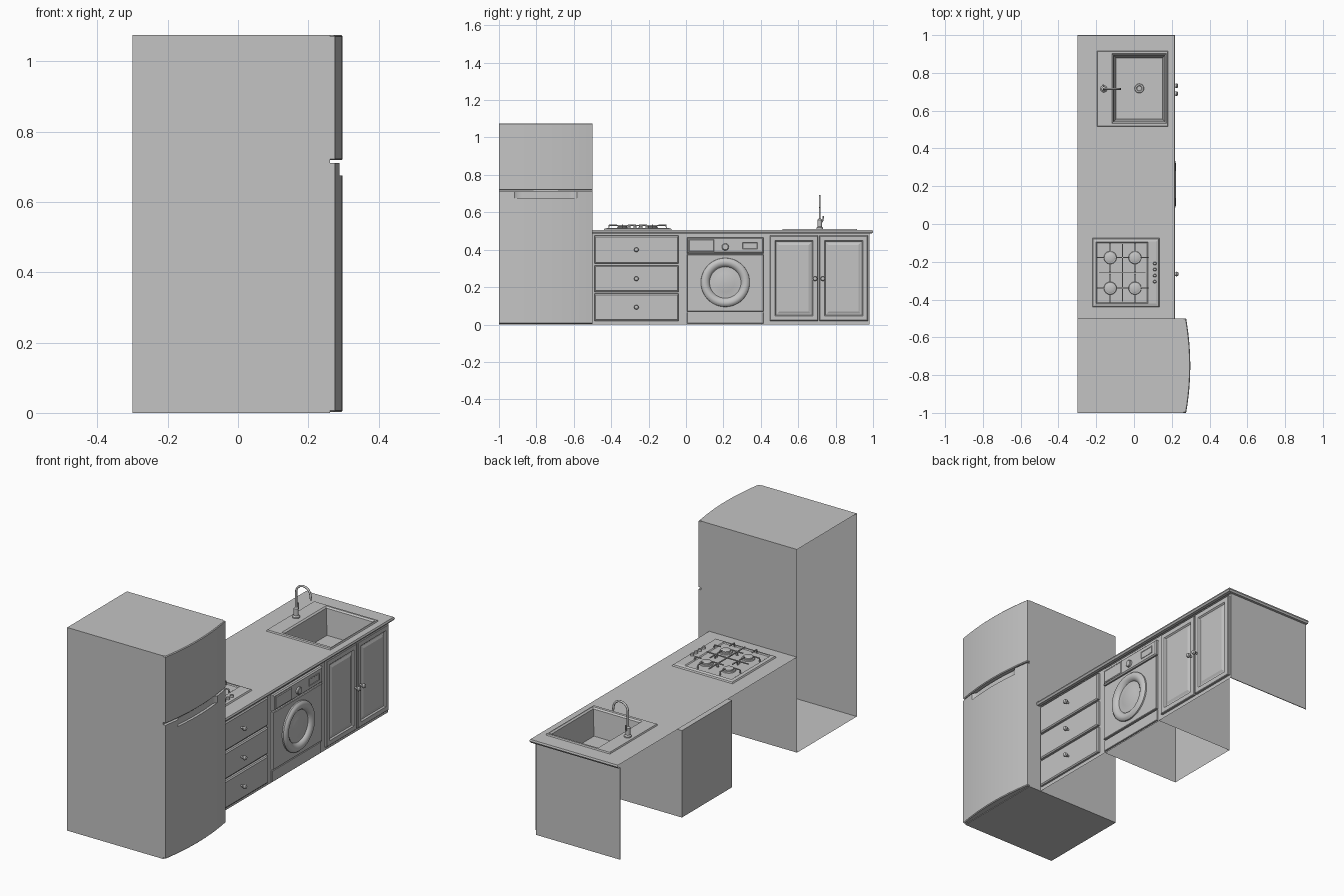
import bpy, bmesh, math
from mathutils import Vector, Matrix

if "Cube" in bpy.data.objects:
    bpy.data.objects.remove(bpy.data.objects["Cube"])

grey = bpy.data.materials.new("plain_grey")
grey.use_nodes = True
GREY = (0.55, 0.55, 0.55, 1)
grey.diffuse_color = GREY
grey.node_tree.nodes["Principled BSDF"].inputs["Base Color"].default_value = GREY


def finish(name, bm, smooth=False):
    mesh = bpy.data.meshes.new(name)
    bm.to_mesh(mesh)
    bm.free()
    mesh.materials.append(grey)
    ob = bpy.data.objects.new(name, mesh)
    bpy.context.collection.objects.link(ob)
    if smooth:
        bpy.ops.object.select_all(action='DESELECT')
        ob.select_set(True)
        bpy.context.view_layer.objects.active = ob
        bpy.ops.object.shade_smooth_by_angle(angle=math.radians(35))
    return ob


def loft(name, loops, axis, start=False, end=True, skip=(), smooth=False):
    """Skin (a, b) outlines stacked at depth d along the x or z axis."""
    bm = bmesh.new()
    rows = []
    for outline, d in loops:
        rows.append([bm.verts.new((d, a, b) if axis == 'x' else (a, b, d)) for a, b in outline])
    n = len(rows[0])
    for i in range(len(rows) - 1):
        for j in range(n):
            if (i, j) not in skip:
                k = (j + 1) % n
                bm.faces.new((rows[i][j], rows[i][k], rows[i + 1][k], rows[i + 1][j]))
    if start:
        bm.faces.new(rows[0][::-1])
    if end:
        bm.faces.new(rows[-1])
    return finish(name, bm, smooth)


def rect(a0, a1, b0, b1, inset=0):
    a0, a1, b0, b1 = a0 + inset, a1 - inset, b0 + inset, b1 - inset
    return [(a0, b0), (a1, b0), (a1, b1), (a0, b1)]


def panel(name, size, steps, axis='x', **kw):
    """Rectangular panel stepped by (inset, depth) pairs."""
    return loft(name, [(rect(*size, inset), d) for inset, d in steps], axis, **kw)


def turned(name, centre, profile, axis='x', sides=24):
    """Round part from (radius, depth) pairs."""
    def ring(r):
        return [(centre[0] + r * math.cos(t * math.tau / sides),
                 centre[1] + r * math.sin(t * math.tau / sides)) for t in range(sides)]
    return loft(name, [(ring(r), d) for r, d in profile], axis, smooth=True)


def bars(name, segments, width):
    """Thin square bars between pairs of points."""
    bm = bmesh.new()
    for p, q in segments:
        p, q = Vector(p), Vector(q)
        d = q - p
        m = (Matrix.Translation((p + q) / 2) @ d.to_track_quat('Z', 'Y').to_matrix().to_4x4()
             @ Matrix.Diagonal((width, width, d.length, 1)))
        bmesh.ops.create_cube(bm, size=1, matrix=m)
    return finish(name, bm)


def tube(name, points, radius):
    cu = bpy.data.curves.new(name, 'CURVE')
    cu.dimensions = '3D'
    cu.bevel_depth, cu.bevel_resolution, cu.use_fill_caps = radius, 3, True
    sp = cu.splines.new('POLY')
    sp.points.add(len(points) - 1)
    for pt, co in zip(sp.points, points):
        pt.co = (*co, 1)
    cu.materials.append(grey)
    ob = bpy.data.objects.new(name, cu)
    bpy.context.collection.objects.link(ob)
    bpy.ops.object.select_all(action='DESELECT')
    ob.select_set(True)
    bpy.context.view_layer.objects.active = ob
    bpy.ops.object.convert(target='MESH')
    bpy.ops.object.shade_smooth_by_angle(angle=math.radians(40))


def knob(name, y, z, x):
    turned(name, (y, z), [(.005, x), (.005, x + .01), (.010, x + .014), (.0125, x + .021),
                          (.010, x + .028), (.004, x + .031)], sides=16)


# Fridge: open-backed shell with two bowed doors
loft("fridge_body", [(rect(-1, -.5, 0, 1.075), d) for d in (-.3, .262)], 'x')


def bow(recess=0, inset=0):
    pts = [(.262, -1 + inset)]
    for i in range(25):
        y = -1 + i / 48
        x = .276 + .022 * (1 - ((y + .75) / .25) ** 2) - inset
        y = min(max(y, -1 + inset), -.5 - inset)
        inner = .16
        if recess and abs(y + .75) < inner:
            x -= recess
        pts.append((x, y))
    return pts + [(.262, -.5 - inset)]


loft("freezer_door", [(bow(inset=.004), .719), (bow(), .723), (bow(), 1.071), (bow(inset=.004), 1.075)],
     'z', start=True, smooth=True)
loft("fridge_door", [(bow(inset=.004), .003), (bow(), .007), (bow(), .676)], 'z', start=True, smooth=True)
loft("fridge_door_grip", [(bow(.014), .676), (bow(.014), .711)], 'z', smooth=True)

# Worktop with an opening for the sink
HOLE = (-.115, .17, .535, .9)
loft("worktop", [(rect(-.3, .195, -.5, .98), .487), (rect(-.3, .212, -.5, .995), .487),
                 (rect(-.3, .218, -.5, 1), .496), (rect(-.3, .214, -.5, .997), .505),
                 (rect(*HOLE), .505)], 'z', end=False, skip=[(i, 3) for i in range(3)])

# Cabinet shell: two front sheets and the end panel
for name, y0, y1 in (("drawer_front_sheet", -.5, 0), ("cupboard_front_sheet", .42, .98)):
    panel(name, (y0, y1, 0, .487), [(0, .19)])
loft("end_panel", [(rect(-.3, .192, .978, .982), d) for d in (0, .487)], 'z', start=True)

# Drawers
for i, (z0, z1) in enumerate(((.02, .165), (.175, .315), (.325, .475))):
    panel(f"drawer_{i + 1}", (-.49, -.04, z0, z1), [(0, .19), (0, .2), (.006, .205)])
    knob(f"drawer_knob_{i + 1}", -.265, (z0 + z1) / 2, .205)

# Cupboard doors with framed raised centres
for side, y0, y1, ky in (("near", .45, .706, .69), ("far", .714, .972, .732)):
    panel(f"cupboard_door_{side}", (y0, y1, .02, .475),
          [(0, .19), (0, .2), (.003, .203), (.026, .203), (.032, .196), (.038, .196), (.05, .201)])
    knob(f"cupboard_knob_{side}", ky, .245, .203)

# Washing machine
panel("washer_body", (-.27, .19, 0, .42), [(0, 0), (0, .46)], 'z')
panel("washer_surround", (0, .42, 0, .487), [(0, .188)])
panel("washer_plinth", (.005, .415, .005, .065), [(0, .188), (0, .196), (.002, .198)])
panel("washer_front", (.005, .415, .07, .375), [(0, .188), (0, .2), (.003, .203)])
panel("washer_controls", (.005, .415, .381, .465), [(0, .188), (0, .2), (.006, .206)])
panel("soap_drawer", (.015, .15, .388, .455), [(0, .2), (0, .207), (.004, .21)])
panel("washer_display", (.3, .385, .402, .442), [(0, .2), (0, .209), (.003, .209), (.005, .207)])
turned("washer_dial", (.21, .415), [(.019, .204), (.018, .214), (.015, .217), (.003, .217)])
turned("washer_door", (.21, .225), [(.131, .2), (.13, .21), (.122, .219), (.11, .222), (.098, .219),
                                    (.088, .212), (.084, .204), (.075, .204), (.05, .209),
                                    (.025, .212), (.004, .213)], sides=48)

# Sink: raised rim falling into the bowl
loft("sink", [(rect(-.195, .18, .515, .915), .505), (rect(-.192, .177, .518, .912), .512),
              (rect(*HOLE, -.002), .512), (rect(*HOLE, .006), .505), (rect(*HOLE, .02), .37)], 'z')
turned("sink_drain", (.028, .718), [(.025, .37), (.023, .374), (.015, .374), (.012, .371), (.002, .371)], 'z')

# Tap
turned("tap_base", (-.16, .715), [(.018, .51), (.018, .518), (.012, .524), (.012, .56), (.007, .566),
                                  (.004, .567)], 'z')
arc = [(-.118 - .042 * math.cos(t * math.pi / 12), .715, .645 + .042 * math.sin(t * math.pi / 12))
       for t in range(12)]
tube("tap_spout", [(-.16, .715, .55)] + arc + [(-.073, .715, .625)], .0055)
tube("tap_lever", [(-.16, .715, .545), (-.16, .73, .55), (-.163, .735, .58)], .004)

# Hob: sloped plate with a dished cooking area
HOB = (-.22, .135, -.44, -.075)
loft("hob_plate", [(rect(*HOB), .505), (rect(*HOB, .004), .512), (rect(*HOB, .018), .516),
                   (rect(-.2, .075, -.42, -.095), .516), (rect(-.195, .07, -.415, -.1), .512)], 'z')
segments = [((-.06, -.41, .53), (-.06, -.105, .53)), ((-.185, -.258, .53), (.06, -.258, .53))]
for i, bx in enumerate((-.126, .005)):
    for j, by in enumerate((-.34, -.178)):
        turned(f"burner_{i}{j}", (bx, by), [(.034, .512), (.032, .517), (.025, .518), (.025, .525),
                                            (.021, .527), (.002, .527)], 'z')
        for dx, dy in ((1, 0), (-1, 0), (0, 1), (0, -1)):
            tip = (bx + .065 * dx, by + .07 * dy)
            segments += [((bx + .03 * dx, by + .03 * dy, .532), (*tip, .532)),
                         ((*tip, .534), (tip[0] + .004 * dx, tip[1] + .004 * dy, .512))]
bars("pan_grate", segments, .005)
for i in range(4):
    turned(f"hob_knob_{i + 1}", (.11, -.305 + .032 * i),
           [(.009, .515), (.008, .526), (.006, .528), (.001, .528)], 'z', 16)
